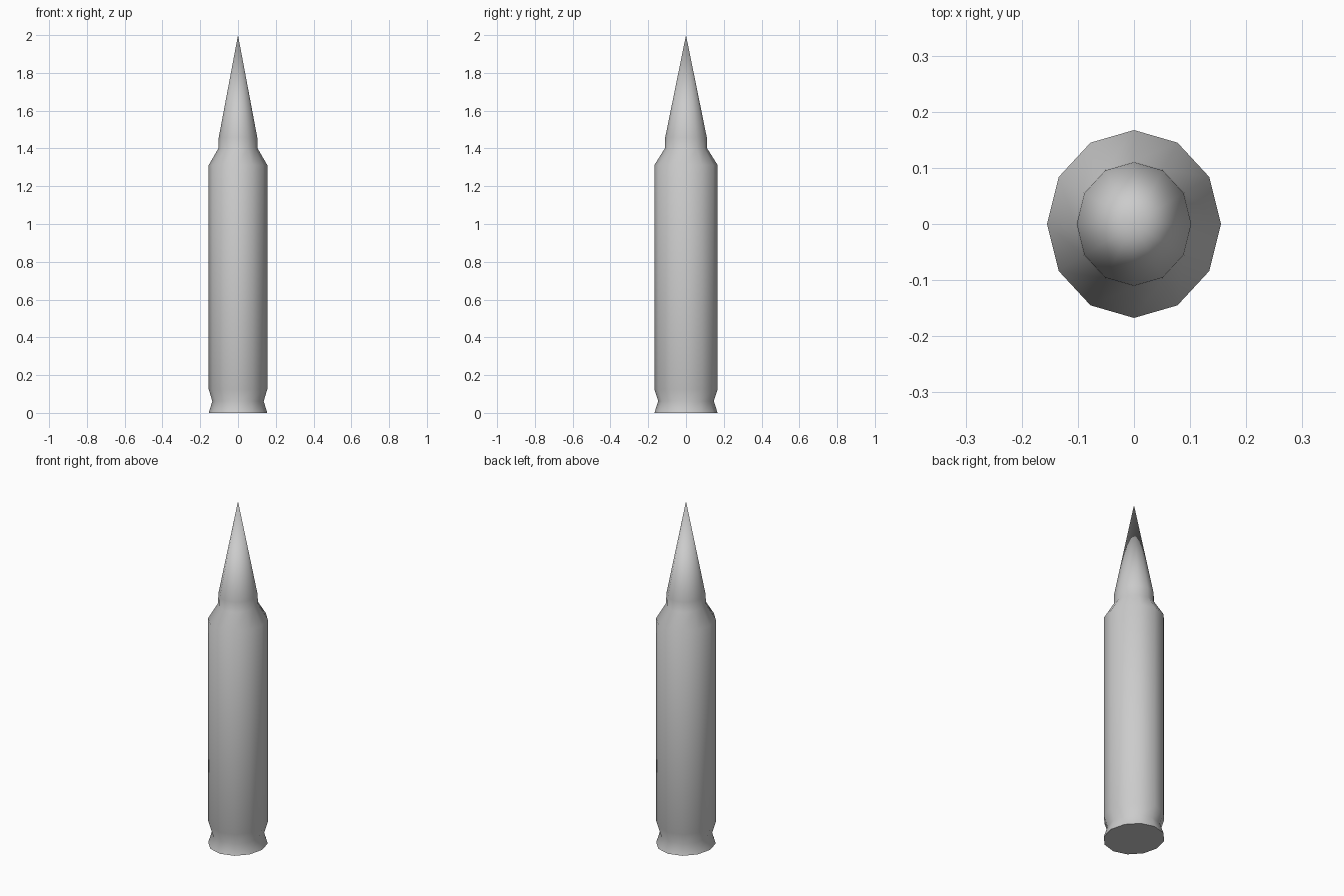
import bpy, bmesh, math

if "Cube" in bpy.data.objects:
    bpy.data.objects.remove(bpy.data.objects["Cube"])

SIDES = 12
Y_SCALE = 1.08  # slightly oval cross-section


def lathe(name, profile, tip_z):
    """Stack 12-sided oval rings, cap the bottom and close to a point."""
    bm = bmesh.new()
    rings = []
    for r, z in profile:
        ring = []
        for i in range(SIDES):
            a = 2 * math.pi * i / SIDES
            ring.append(bm.verts.new((r * math.cos(a), r * Y_SCALE * math.sin(a), z)))
        rings.append(ring)
    tip = bm.verts.new((0, 0, tip_z))
    bm.faces.new(rings[0][::-1])
    for i in range(SIDES):
        j = (i + 1) % SIDES
        for low, high in zip(rings, rings[1:]):
            bm.faces.new((low[i], low[j], high[j], high[i]))
        bm.faces.new((rings[-1][i], rings[-1][j], tip))
    mesh = bpy.data.meshes.new(name)
    bm.to_mesh(mesh)
    bm.free()
    obj = bpy.data.objects.new(name, mesh)
    bpy.context.collection.objects.link(obj)
    bpy.context.view_layer.objects.active = obj
    obj.select_set(True)
    bpy.ops.object.shade_smooth_by_angle(angle=math.radians(65))
    return obj


# Rim, groove, straight case, shoulder, neck and pointed head
lathe("cartridge", [
    (0.155, 0.0),
    (0.136, 0.062),
    (0.155, 0.125),
    (0.155, 1.312),
    (0.104, 1.40),
    (0.102, 1.458),
], 2.0)
